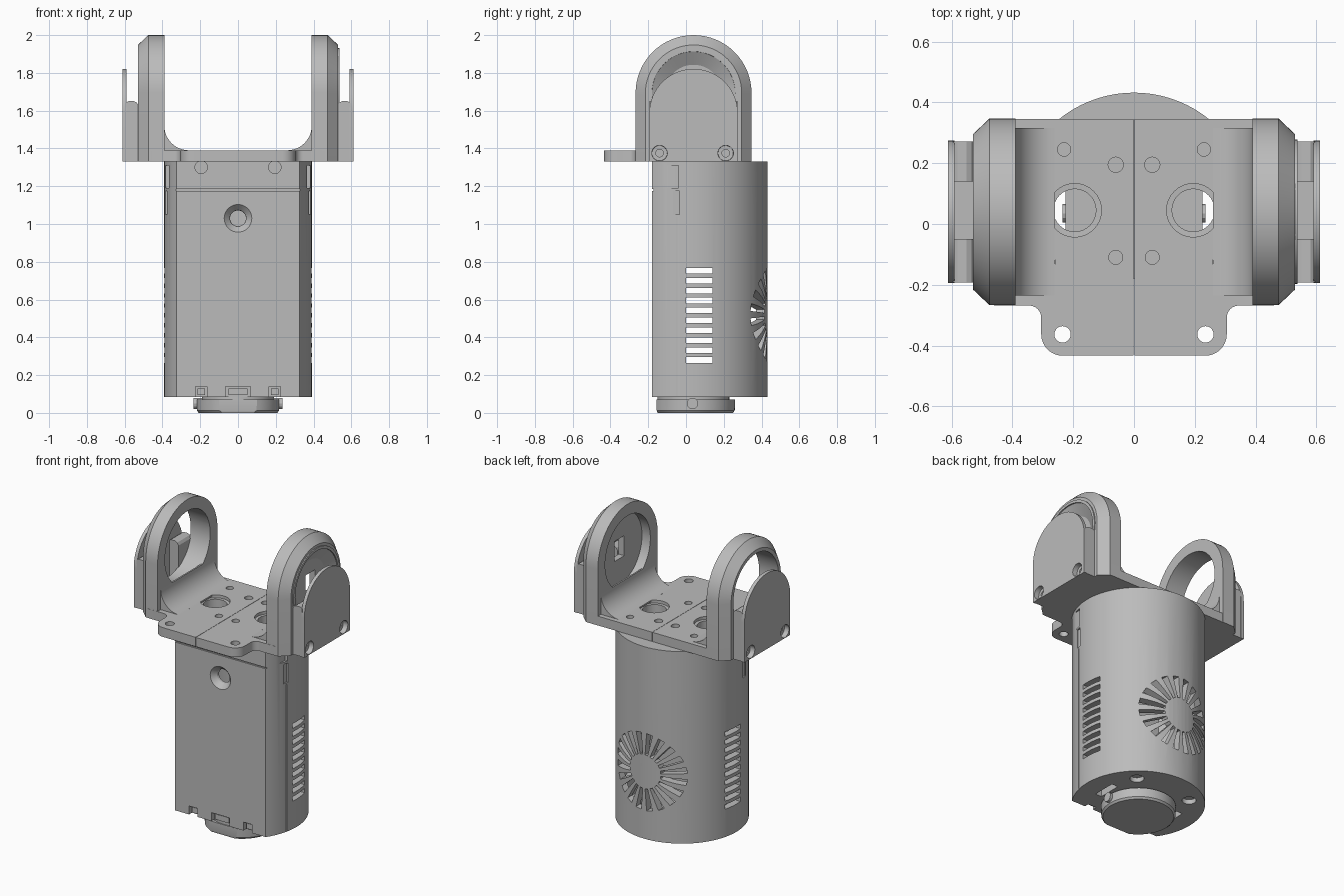
import bpy, bmesh, math
from mathutils import Vector

old = bpy.data.objects.get("Cube")
if old:
    bpy.data.objects.remove(old, do_unlink=True)

grey = bpy.data.materials.new("plain grey")
grey.use_nodes = True
grey.diffuse_color = (0.5, 0.5, 0.5, 1)
grey.node_tree.nodes["Principled BSDF"].inputs["Base Color"].default_value = (0.5, 0.5, 0.5, 1)

CY = 0.04          # y of the main axis
PZ, PT = 1.33, 1.39  # underside and top of the bracket plate


def place(axis, u, v, w):
    return {"x": (w, u, v), "y": (u, w, v), "z": (u, v, w)}[axis]


def loft(bm, axis, sections):
    """Capped solid through matching outlines given as (position, points)."""
    rings = [[bm.verts.new(place(axis, u, v, w)) for u, v in pts] for w, pts in sections]
    n = len(rings[0])
    faces = [bm.faces.new(rings[0]), bm.faces.new(rings[-1])]
    for a, b in zip(rings, rings[1:]):
        for i in range(n):
            j = (i + 1) % n
            faces.append(bm.faces.new((a[i], a[j], b[j], b[i])))
    bmesh.ops.recalc_face_normals(bm, faces=faces)


def rect(u0, u1, v0, v1):
    return [(u0, v0), (u1, v0), (u1, v1), (u0, v1)]


def arc(cu, cv, r, a0, a1, n):
    return [(cu + r * math.cos(math.radians(a0 + (a1 - a0) * i / n)),
             cv + r * math.sin(math.radians(a0 + (a1 - a0) * i / n))) for i in range(n + 1)]


def circle(cu, cv, r, n=32):
    return arc(cu, cv, r, 0, 360, n)[:-1]


def arch(r, cz):
    return [(CY - r, PZ), (CY + r, PZ)] + arc(CY, cz, r, 0, 180, 32)


def cut_circle(r, front, n=56):
    """Circle about the main axis with its front cut off flat."""
    a = math.degrees(math.asin((front - CY) / r))
    return arc(0, CY, r, a, 180 - a, n)


def obj(name, solids, cuts=()):
    """Object from (axis, sections) solids, with cutter solids subtracted one batch at a time."""
    def build(nm, parts):
        bm = bmesh.new()
        for axis, sections in parts:
            loft(bm, axis, sections)
        me = bpy.data.meshes.new(nm)
        bm.to_mesh(me)
        bm.free()
        o = bpy.data.objects.new(nm, me)
        bpy.context.collection.objects.link(o)
        return o
    o = build(name, solids)
    helpers = []
    for batch in cuts:
        c = build("cutter", batch)
        c.hide_render = True
        helpers.append(c)
        m = o.modifiers.new("cut", "BOOLEAN")
        m.operation, m.solver, m.object = "DIFFERENCE", "EXACT", c
    if helpers:
        dg = bpy.context.evaluated_depsgraph_get()
        o.data = bpy.data.meshes.new_from_object(o.evaluated_get(dg))
        o.modifiers.clear()
        for c in helpers:
            bpy.data.objects.remove(c, do_unlink=True)
    o.data.name = name
    o.data.materials.clear()
    o.data.materials.append(grey)
    bpy.ops.object.select_all(action="DESELECT")
    o.select_set(True)
    bpy.context.view_layer.objects.active = o
    bpy.ops.object.shade_smooth_by_angle(angle=math.radians(25))
    return o


def prism(axis, pts, a, b):
    return (axis, [(a, pts), (b, pts)])


# ---- Housing: hollow round shell with a flat front ----
cavity = [prism("z", cut_circle(0.348, -0.135), 0.13, 1.285)]
side_slots = [prism("x", rect(0, 0.14, z - 0.015, z + 0.015), -0.5, 0.5)
              for z in (0.28 + 0.0525 * i for i in range(10))]
vents = []
for i in range(20):
    t = math.tau * (i + 0.5) / 20
    d, p = Vector((math.cos(t), math.sin(t))), Vector((-math.sin(t), math.cos(t)))
    c = Vector((0, 0.52))
    wedge = [c + d * r + p * w for r, w in ((0.11, -0.009), (0.25, -0.02), (0.25, 0.02), (0.11, 0.009))]
    vents.append(prism("y", [tuple(q) for q in wedge], 0.2, 0.5))
# Front panel: screw hole, clip notches, seam and lid recesses
screw = [("y", [(-0.2, circle(0, 1.03, 0.092)), (-0.15, circle(0, 1.03, 0.045)),
                (-0.1, circle(0, 1.03, 0.035))])]
notches = [prism("y", rect(x - w, x + w, 0.05, 0.14), -0.3, -0.15)
           for x, w in ((-0.195, 0.03), (0, 0.065), (0.195, 0.03))]
lid = [prism("y", rect(-0.5, 0.5, 1.176, 1.184), -0.3, -0.172)]
lid += [prism("y", circle(x, 1.3, 0.033), -0.3, -0.165) for x in (-0.195, 0.195)]
sides, seams = [], []
for s in (-1, 1):
    sides.append(prism("x", rect(-0.2, -0.04, 1.19, 1.31), s * 0.366, s * 0.5))
    seams.append(prism("x", rect(-0.07, -0.035, 1.05, 1.175), s * 0.372, s * 0.5))
    seams.append(prism("x", rect(-0.06, -0.042, 1.12, 1.165), s * 0.3, s * 0.371))
    seams.append(prism("x", rect(-0.052, -0.046, 0.09, 1.04), s * 0.378, s * 0.5))
# Openings in the top and floor
ports = []
for s in (-1, 1):
    ports.append(prism("z", circle(s * 0.195, 0.045, 0.07), 1.2, 1.4))
    ports.append(prism("z", rect(s * 0.225, s * 0.27, -0.03, 0.12), 0.0, 0.2))
    ports.append(prism("z", circle(s * 0.2, 0.265, 0.042), 0.0, 0.115))
obj("housing", [prism("z", cut_circle(0.392, -0.18), 0.085, 1.33)],
    [cavity, side_slots + vents, screw + notches, lid, sides, seams, ports])

# Clips sitting in the front notches
obj("front_clips", [prism("y", rect(x - w, x + w, 0.095, 0.13), -0.165, -0.13)
                    for x, w in ((-0.195, 0.02), (0, 0.05), (0.195, 0.02))])

# ---- Bottom knob on a short neck ----
obj("bottom_knob", [("z", [(0, cut_circle(0.208, -0.15)), (0.012, cut_circle(0.218, -0.155)),
                           (0.07, cut_circle(0.22, -0.155))])])
obj("knob_neck", [prism("z", circle(0, CY, 0.19), 0.065, 0.1),
                  prism("x", circle(0.035, 0.05, 0.03, 12), -0.235, 0.235)])

# ---- Top bracket: two mirrored halves ----
for s, side in ((1, "left"), (-1, "right")):
    # Base plate with rounded front tab
    outline = ([(0.001, 0.346), (0.46, 0.346), (0.46, -0.268), (0.345, -0.268)]
               + arc(0.345, -0.308, 0.04, 90, 180, 6)
               + arc(0.235, -0.363, 0.07, 0, -90, 8) + [(0.001, -0.433)])
    holes = [(0.235, -0.363, 0.027), (0.23, 0.245, 0.022), (0.06, 0.195, 0.025),
             (0.283, -0.125, 0.025), (0.06, -0.11, 0.023)]
    cuts = [prism("z", circle(s * x, y, r, 20), PZ - 0.1 if k == 0 else PZ + 0.02, PT + 0.1)
            for k, (x, y, r) in enumerate(holes)]
    cuts.append(("z", [(PZ - 0.1, circle(s * 0.195, 0.045, 0.07)), (PT - 0.02, circle(s * 0.195, 0.045, 0.07)),
                       (PT - 0.019, circle(s * 0.195, 0.045, 0.088)), (PT + 0.1, circle(s * 0.195, 0.045, 0.088))]))
    obj(side + "_base_plate", [prism("z", [(s * x, y) for x, y in outline], PZ, PT)], [cuts])

    # Curved corner between plate and upright
    fillet = [(0.4, PT - 0.01), (0.26, PT - 0.01)] + arc(0.26, PT + 0.13, 0.13, -90, 0, 12) + [(0.4, PT + 0.13)]
    obj(side + "_corner_fillet", [prism("y", [(s * x, z) for x, z in fillet], -0.235, 0.315)])

    # Upright arch with chamfered outer edge and round opening
    obj(side + "_upright",
        [("x", [(s * 0.39, arch(0.307, 1.693)), (s * 0.475, arch(0.307, 1.693)), (s * 0.53, arch(0.255, 1.693))])],
        [[prism("x", circle(CY, 1.693, 0.232, 48), s * 0.3, s * 0.6)]])

    # Outer cover: arched plate, end blocks with rounded tops, low inner walls
    screws = []
    for y in (-0.14, 0.21):
        screws.append(("x", [(s * 0.7, circle(y, 1.375, 0.044)), (s * 0.58, circle(y, 1.375, 0.04)),
                             (s * 0.579, circle(y, 1.375, 0.02)), (s * 0.55, circle(y, 1.375, 0.02))]))
    block = [(0.525, PZ), (0.595, PZ), (0.595, 1.64), (0.58, 1.65), (0.55, 1.65), (0.535, 1.642), (0.525, 1.625)]
    block = [(s * x, z) for x, z in block]
    plate = arch(0.234, 1.587)
    for name, part in (("cover_plate", prism("x", plate, s * 0.59, s * 0.612)),
                       ("front_cover_block", prism("y", block, -0.192, -0.05)),
                       ("rear_cover_block", prism("y", block, 0.14, 0.272))):
        obj(side + "_" + name, [part], [screws])
    obj(side + "_cover_floor", [prism("x", rect(-0.055, 0.145, PZ, 1.36), s * 0.525, s * 0.595)])

# ---- Shallow dish closing the left upright, with a square window ----
obj("left_dish",
    [prism("x", circle(CY, 1.693, 0.238, 48), 0.45, 0.537)],
    [[("x", [(0.6, circle(CY, 1.693, 0.225, 48)), (0.53, circle(CY, 1.693, 0.22, 48)),
             (0.49, circle(CY, 1.693, 0.15, 48))])],
     [prism("x", rect(CY - 0.05, CY + 0.05, 1.63, 1.76), 0.4, 0.6)]])
